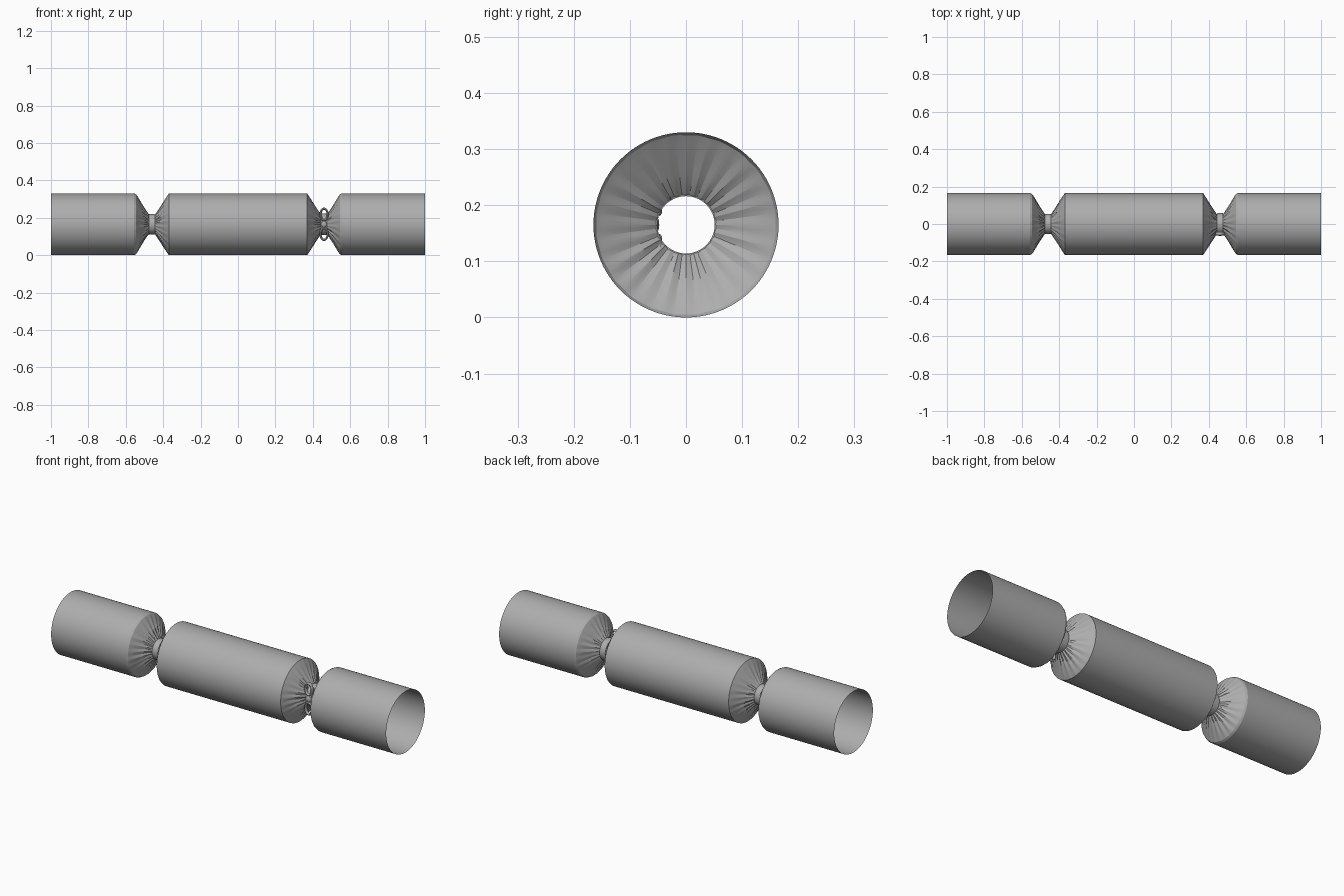
import bpy, math, random
from mathutils import Vector

cube = bpy.data.objects.get("Cube")
if cube:
    bpy.data.objects.remove(cube, do_unlink=True)

random.seed(4)
R = 0.165        # tube radius, also the height of the axis
NECK = 0.46      # distance of each tied neck from the middle
HOLE = 0.051     # radius of the tied neck
SEGS = 96

grey = bpy.data.materials.new("card grey")
grey.use_nodes = True
colour = (0.42, 0.42, 0.42, 1)
grey.diffuse_color = colour
grey.node_tree.nodes["Principled BSDF"].inputs["Base Color"].default_value = colour


def make(name, verts, faces, smooth=30):
    mesh = bpy.data.meshes.new(name)
    mesh.from_pydata(verts, [], faces)
    mesh.materials.append(grey)
    obj = bpy.data.objects.new(name, mesh)
    bpy.context.collection.objects.link(obj)
    bpy.ops.object.select_all(action='DESELECT')
    obj.select_set(True)
    bpy.context.view_layer.objects.active = obj
    if smooth:
        bpy.ops.object.shade_smooth_by_angle(angle=math.radians(smooth))
    return obj


def grid_faces(rows, cols, wrap_rows=False):
    last = rows if wrap_rows else rows - 1
    return [(i * cols + j, ((i + 1) % rows) * cols + j,
             ((i + 1) % rows) * cols + (j + 1) % cols, i * cols + (j + 1) % cols)
            for i in range(last) for j in range(cols)]


def lathe(name, profile, folds=None, closed=False, smooth=30):
    """Revolve (x, radius, fold depth) points about the long axis."""
    verts = []
    for x, r, depth in profile:
        for j in range(SEGS):
            a = math.tau * j / SEGS
            rad = r + (depth * folds[j] if folds else 0)
            verts.append((x, rad * math.cos(a), R + rad * math.sin(a)))
    if profile[-1][0] < profile[0][0]:
        faces = [f[::-1] for f in grid_faces(len(profile), SEGS, closed)]
    else:
        faces = grid_faces(len(profile), SEGS, closed)
    return make(name, verts, [f[::-1] for f in faces], smooth)


def random_folds():
    """Irregular gathered paper: alternate ridges and valleys."""
    knots = [(1 if k % 2 else -1) * random.uniform(0.3, 1) for k in range(SEGS // 2)]
    out = []
    for k, value in enumerate(knots):
        out += [value, (value + knots[(k + 1) % len(knots)]) / 2]
    return out


# Plain tubes
lathe("middle_tube", [(-0.37, R, 0), (0.37, R, 0)])
for side, s in (("left", 1), ("right", -1)):
    lathe(side + "_end_tube", [(s * 0.555, R, 0), (s, R, 0)])
    # Gathered paper on both sides of the neck
    lathe(side + "_inner_gather",
          [(s * 0.37, R, 0), (s * 0.385, 0.142, 0.003), (s * 0.415, 0.092, 0.006),
           (s * 0.435, 0.062, 0.005), (s * 0.445, HOLE, 0)], random_folds(), smooth=15)
    lathe(side + "_outer_gather",
          [(s * 0.475, HOLE, 0), (s * 0.485, 0.062, 0.005), (s * 0.505, 0.092, 0.006),
           (s * 0.537, 0.148, 0.003), (s * 0.545, 0.16, 0.001), (s * 0.555, R, 0)],
          random_folds(), smooth=15)
    # Ribbon band round the neck
    outer = 0.058 if s > 0 else 0.054
    c, w = s * NECK, 0.017
    lathe(side + "_neck_ribbon",
          [(c - w, HOLE, 0), (c - w, outer - 0.002, 0), (c - w + 0.003, outer, 0),
           (c + w - 0.003, outer, 0), (c + w, outer - 0.002, 0), (c + w, HOLE, 0)],
          closed=True)


# Bow on the front of the left neck
def bow_loop(name, centre, half_x, half_z, thick, depth):
    verts, n, m = [], 32, 8
    for i in range(n):
        a = math.tau * i / n
        out = Vector((math.cos(a), 0, math.sin(a)))
        base = Vector((half_x * out.x, 0, half_z * out.z)) + centre
        for j in range(m):
            b = math.tau * j / m
            verts.append(base + out * thick * math.cos(b) + Vector((0, depth * math.sin(b), 0)))
    make(name, verts, grid_faces(n, m, True), 50)


for name, z in (("upper", 0.052), ("lower", -0.052)):
    bow_loop(name + "_bow_loop", Vector((NECK, -0.052, R + z)), 0.019, 0.031, 0.006, 0.009)

bpy.ops.mesh.primitive_uv_sphere_add(segments=16, ring_count=8, radius=0.014,
                                     location=(NECK, -0.056, R))
knot = bpy.context.object
knot.name = "bow_knot"
knot.scale = (1, 0.6, 1.2)
knot.data.materials.append(grey)
bpy.ops.object.shade_smooth_by_angle(angle=math.radians(40))
